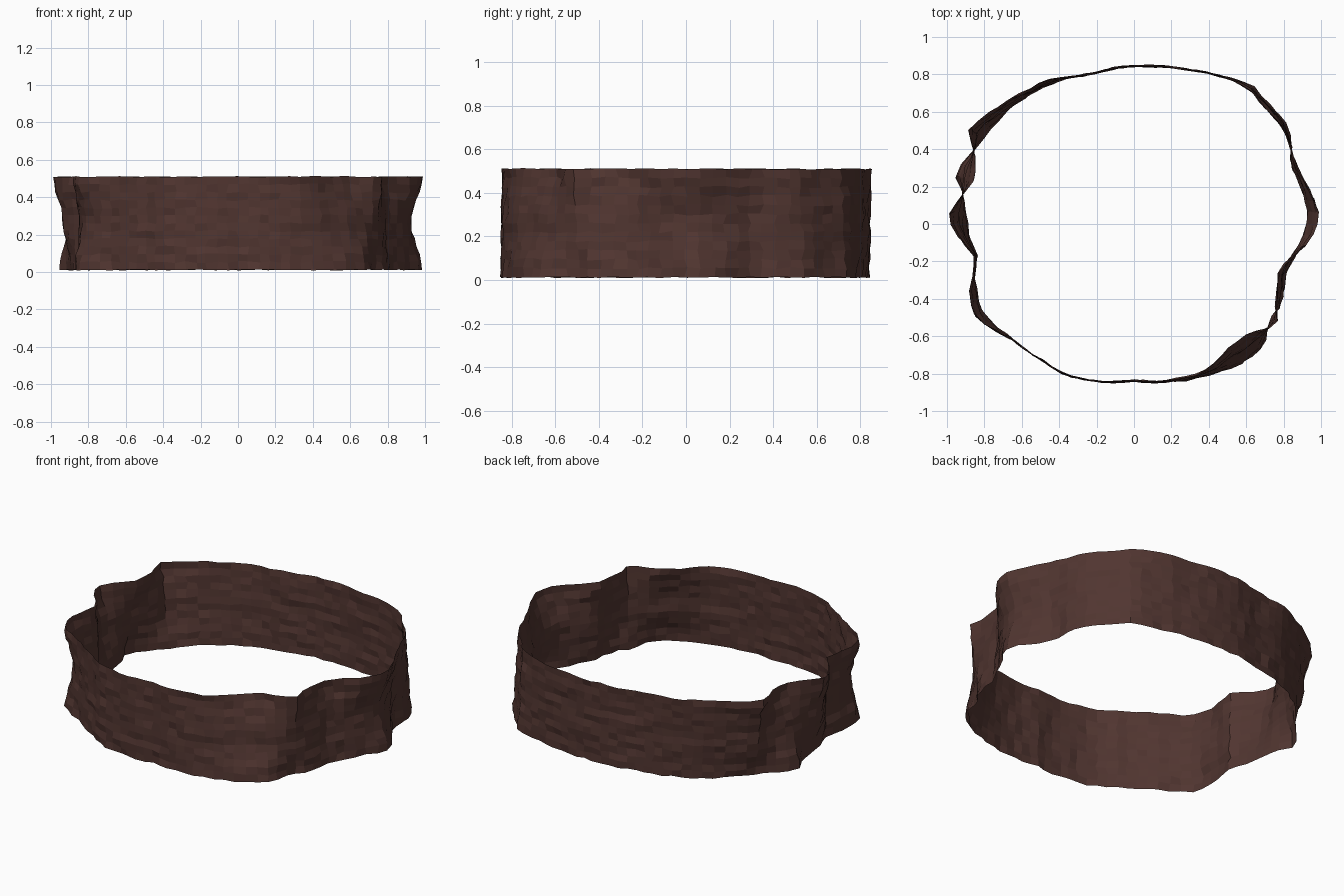
import bpy, bmesh, math, random

if "Cube" in bpy.data.objects:
    bpy.data.objects.remove(bpy.data.objects["Cube"])
random.seed(4)

# Rough outline of the band: angle, outer radius, inner radius, lean
# (1 = top edge outermost, 0 = bottom edge outermost, 2 = both out with a waist)
OUTLINE = [
    (3, .995, .93, 2), (12, .95, .91, 1.8), (20.5, .92, .88, 1.2), (27, .97, .91, .4),
    (34, 1.0, .915, .3), (46, .977, .92, .3), (49.5, 1.0, .925, .3), (59, .94, .895, .5),
    (70, .885, .865, .5), (83, .86, .84, .6), (95, .852, .828, .6), (107, .838, .826, .6),
    (120, .91, .85, .7), (135, .945, .895, .9), (150, 1.017, .925, 1), (156, .955, .92, .4),
    (164, 1.02, .86, .1), (170.5, .975, .875, .6), (178, 1.0, .89, 1), (183, .955, .88, 1),
    (192, .88, .838, .6), (201.7, .945, .90, 1.7), (207.5, .985, .93, 2), (213, .975, .925, 1.8),
    (223, .915, .875, .5), (236, .904, .852, .5), (246, .904, .868, .5), (270, .848, .825, .4),
    (295, .904, .865, .2), (308, .945, .835, 0), (317, .965, .83, .1), (325, .95, .87, .9),
    (331, .915, .845, .2), (341, .87, .80, .2), (347, .907, .80, .4), (354, .953, .875, 1.4),
]
SEGS, ROWS = 96, 12
Z0, Z1 = .012, .51


def levels(p):
    """Angle plus radius at the bottom, middle and top of the band."""
    a, r_out, r_in, lean = p
    top = min(1, lean)
    bot = 1 - lean if lean <= 1 else lean - 1
    mid = .5 if lean <= 1 else 1 - lean / 2
    return (a,) + tuple(r_in + (r_out - r_in) * w for w in (bot, mid, top))


PTS = [levels(p) for p in OUTLINE]
PTS = [(PTS[-1][0] - 360,) + PTS[-1][1:]] + PTS + [(PTS[0][0] + 360,) + PTS[0][1:]]


def sample(a):
    """Interpolate the three radii at an angle in degrees."""
    for p, q in zip(PTS, PTS[1:]):
        if p[0] <= a <= q[0]:
            t = (a - p[0]) / (q[0] - p[0])
            return [u + (v - u) * t for u, v in zip(p[1:], q[1:])]


# Rock band: one open sheet, leaning in and out along its length
bm = bmesh.new()
rings = []
for j in range(ROWS + 1):
    t = j / ROWS
    ring = []
    for i in range(SEGS):
        deg = 360 * i / SEGS
        bot, mid, top = sample(deg)
        lo, hi, s = (bot, mid, t * 2) if t < .5 else (mid, top, t * 2 - 1)
        r = lo + (hi - lo) * s * s * (3 - 2 * s) + random.uniform(-.007, .007)
        a = math.radians(deg + random.uniform(-.6, .6))
        z = Z0 + (Z1 - Z0) * t + random.uniform(-.003, .003) * (1 if j in (0, ROWS) else 2)
        ring.append(bm.verts.new((r * math.cos(a), r * math.sin(a), z)))
    rings.append(ring)
for lo, hi in zip(rings, rings[1:]):
    for i in range(SEGS):
        k = (i + 1) % SEGS
        bm.faces.new((lo[i], lo[k], hi[k], hi[i]))

mesh = bpy.data.meshes.new("rock_band")
bm.to_mesh(mesh)
bm.free()
band = bpy.data.objects.new("rock_band", mesh)
bpy.context.collection.objects.link(band)

# Dark brown rock
mat = bpy.data.materials.new("dark_brown_rock")
mat.diffuse_color = (.082, .036, .030, 1)
mat.use_nodes = True
mat.node_tree.nodes["Principled BSDF"].inputs["Base Color"].default_value = mat.diffuse_color
mesh.materials.append(mat)
